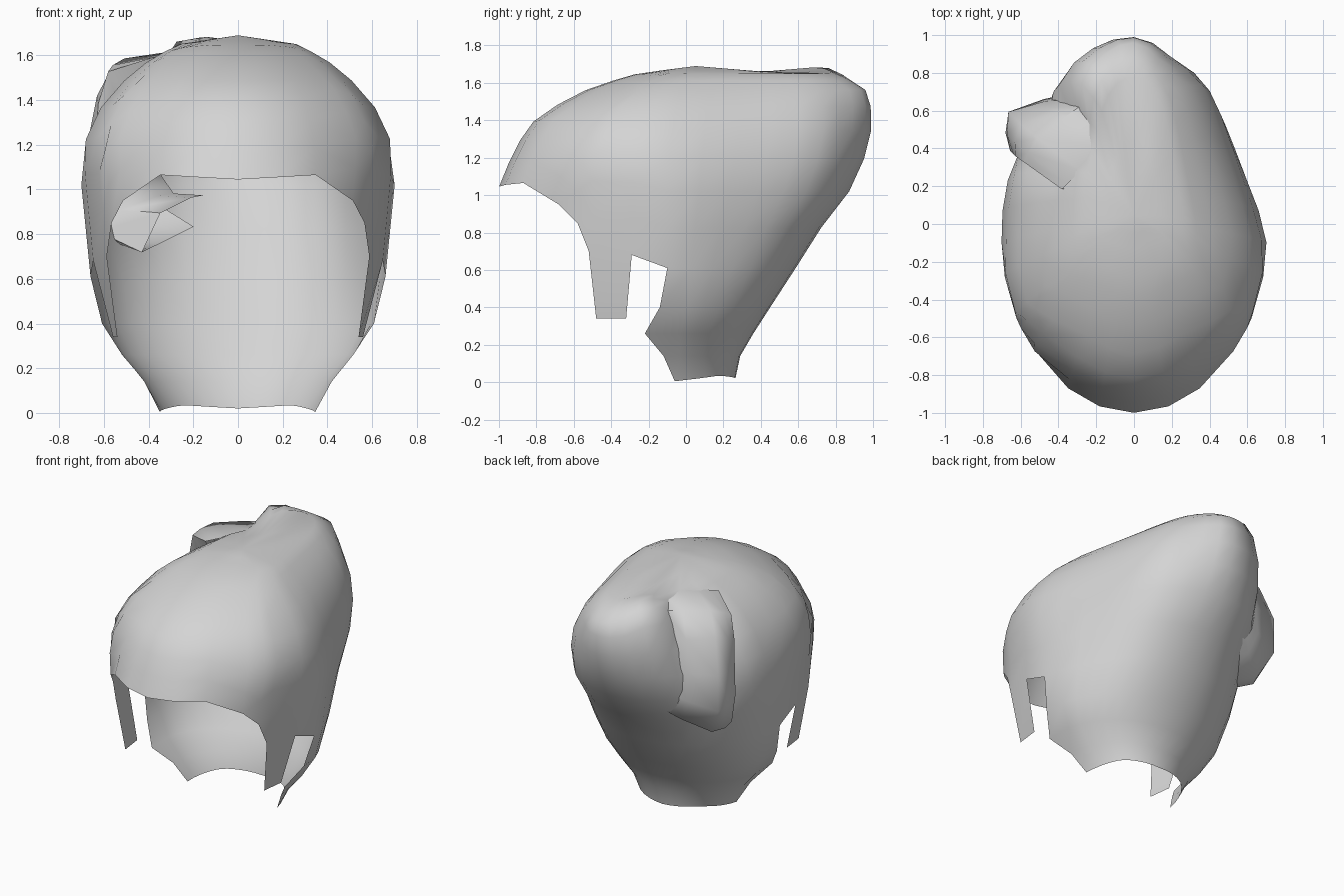
import bpy, bmesh, math
from mathutils import Vector

if "Cube" in bpy.data.objects:
    bpy.data.objects.remove(bpy.data.objects["Cube"])

mat = bpy.data.materials.new("grey")
mat.diffuse_color = (0.66, 0.66, 0.66, 1)
mat.use_nodes = True
mat.node_tree.nodes["Principled BSDF"].inputs["Base Color"].default_value = mat.diffuse_color

# Horizontal sections of the shell: z, front y, widest y, back y, half width
SECT = [(0.0, -0.60, -0.10, 0.26, 0.35), (0.14, -0.80, -0.08, 0.29, 0.42),
        (0.26, -1.35, -0.06, 0.36, 0.52), (0.40, -1.35, -0.05, 0.45, 0.61),
        (0.60, -1.05, -0.05, 0.58, 0.66), (0.90, -0.98, -0.05, 0.77, 0.69),
        (1.05, -1.0, -0.05, 0.90, 0.705), (1.26, -0.91, -0.04, 0.98, 0.652),
        (1.43, -0.79, -0.02, 1.005, 0.562), (1.58, -0.50, 0.0, 0.955, 0.385),
        (1.65, -0.26, 0.05, 0.78, 0.26), (1.69, 0.05, 0.05, 0.05, 0.0)]


def section(z):
    z = min(max(z, 0), 1.69)
    for a, b in zip(SECT, SECT[1:]):
        if z <= b[0]:
            t = (z - a[0]) / (b[0] - a[0])
            return [p + (q - p) * t for p, q in zip(a[1:], b[1:])]


def angle(y, z):
    f, c, b, w = section(z)
    r = (y - c) / (c - f) if y < c else (y - c) / (b - c)
    return math.acos(max(-1, min(1, -r)))


def surf(th, z, side):
    f, c, b, w = section(z)
    k = -math.cos(th)
    x = side * w * math.sin(th)
    bulge = math.sin(math.pi * min(1, abs(k)))
    if k > 0 and side > 0:  # the right rear is flatter than the left
        x *= 1 - 0.13 * bulge * min(1, max(0.3, z))
    if k < 0:  # fuller brow corners
        x *= 1 + 0.09 * bulge * min(1, max(0, (z - 1.05) / 0.15))
    return Vector((x, c + k * ((c - f) if k < 0 else (b - c)), z))


def finish(bm, name):
    me = bpy.data.meshes.new(name)
    bm.to_mesh(me)
    bm.free()
    me.materials.append(mat)
    ob = bpy.data.objects.new(name, me)
    bpy.context.collection.objects.link(ob)
    bpy.context.view_layer.objects.active = ob
    ob.select_set(True)
    bpy.ops.object.shade_smooth_by_angle(angle=math.radians(60))
    ob.select_set(False)


def grid(bm, rows, flip):
    vs = [[bm.verts.new(p) for p in r] for r in rows]
    for r0, r1 in zip(vs, vs[1:]):
        for i in range(len(r0) - 1):
            q = [r0[i], r0[i + 1], r1[i + 1], r1[i]]
            bm.faces.new(q[::-1] if flip else q)


bm = bmesh.new()
NAPE = 9
FRAC = [0, 0.2, 0.38, 0.54, 0.68, 0.8, 0.88, 0.93, 0.963, 0.98, 1]
for side in (1, -1):
    # Front hairline, then the belt above the nape
    rim = [(0, 1.045), (math.radians(15), 1.055)]
    rim += [(angle(y, z), z) for y, z in
            ((-0.87, 1.065), (-0.68, 0.95), (-0.58, 0.85), (-0.52, 0.7), (-0.29, 0.68))]
    a0 = angle(-0.1, 0.61)
    rim += [(a0 + (math.pi - a0) * i / NAPE, 0.61) for i in range(NAPE + 1)]
    # Cap from the rim to the crown
    grid(bm, [[surf(t, z + (1.69 - z) * f, side) for t, z in rim] for f in FRAC], side < 0)
    # Sideburn
    grid(bm, [[surf(angle(y, z), z, side) for y, z in row] for row in
              (((-0.48, 0.34), (-0.32, 0.34)), ((-0.52, 0.7), (-0.29, 0.68)))], side < 0)
    # Nape with a stepped front edge
    rows = []
    for y, z in ((-0.06, 0.005), (-0.12, 0.14), (-0.22, 0.26), (-0.14, 0.4), (-0.1, 0.61)):
        a = angle(y, z)
        row = []
        for i in range(NAPE + 1):
            zz, t = z, 2 * i / NAPE
            if z < 0.1:
                zz = 0.005 + 0.03 * min(1, t) - 0.015 * max(0, t - 1)
            row.append(surf(a + (math.pi - a) * i / NAPE, zz, side))
        rows.append(row)
    grid(bm, rows, side < 0)
bmesh.ops.remove_doubles(bm, verts=bm.verts, dist=0.002)
bmesh.ops.dissolve_degenerate(bm, edges=bm.edges, dist=0.001)

# Swept lobe, the notch beside it, the dip before it, the flat right rear: centre, radii, push
SCULPT = (((-0.27, 0.76, 1.52), (0.17, 0.17, 0.25), (-0.01, 0.02, 0.11)),
          ((-0.46, 0.50, 1.40), (0.17, 0.15, 0.35), (0.14, -0.09, -0.03)),
          ((-0.12, 0.45, 1.62), (0.17, 0.13, 0.15), (0, 0, -0.03)),
          ((0.22, 0.90, 1.40), (0.15, 0.15, 0.35), (-0.02, -0.04, 0)))
for v in bm.verts:
    move = Vector()
    for c, r, push in SCULPT:
        d = sum(((p - q) / s) ** 2 for p, q, s in zip(v.co, c, r))
        move += Vector(push) * math.exp(-d)
    v.co += move
    v.co.z = min(v.co.z, 1.69)
finish(bm, "hair_shell")

# Gathered band, rows of: outer (outward, z), inner (outward, z), sideways shift, tilt, flatness
BAND = [((0.40, 1.62), (0.36, 1.50), -0.05, 0.15, 1), ((0.68, 1.60), (0.54, 1.46), -0.01, 0.15, 0.7),
        ((0.80, 1.45), (0.62, 1.36), 0.0, 0.05, 0.35), ((0.89, 1.22), (0.67, 1.20), 0.0, 0, 0.1),
        ((0.89, 0.98), (0.69, 1.05), 0.0, 0.1, 0.15), ((0.78, 0.80), (0.64, 0.95), -0.02, 0.25, 0.5),
        ((0.54, 0.76), (0.47, 0.92), -0.08, 0.35, 1)]
# Peaked cross-section: sideways, share of depth
PROFILE = ((-0.23, 0.12), (-0.13, 0.5), (0.05, 1), (0.14, 0.6), (0.19, 0.1), (0.13, 0), (-0.12, 0), (-0.23, 0.12))
bm = bmesh.new()
rows = []
R = math.sqrt(0.5)
for i, (o, n, shift, tilt, flat) in enumerate(BAND):
    row = []
    for j, (s, k) in enumerate(PROFILE):
        if j < 5:
            k += (1 - k) * flat
        s = s * (0.78 if i == 6 else 1) + shift
        u = n[0] + (o[0] - n[0]) * k
        z = n[1] + (o[1] - n[1]) * k - tilt * (s + 0.05)
        row.append(Vector((-(s + u) * R, (u - s) * R, z)))
    rows.append(row)
grid(bm, rows, False)
bmesh.ops.remove_doubles(bm, verts=bm.verts, dist=0.0005)
bmesh.ops.recalc_face_normals(bm, faces=bm.faces)
finish(bm, "hair_band")
